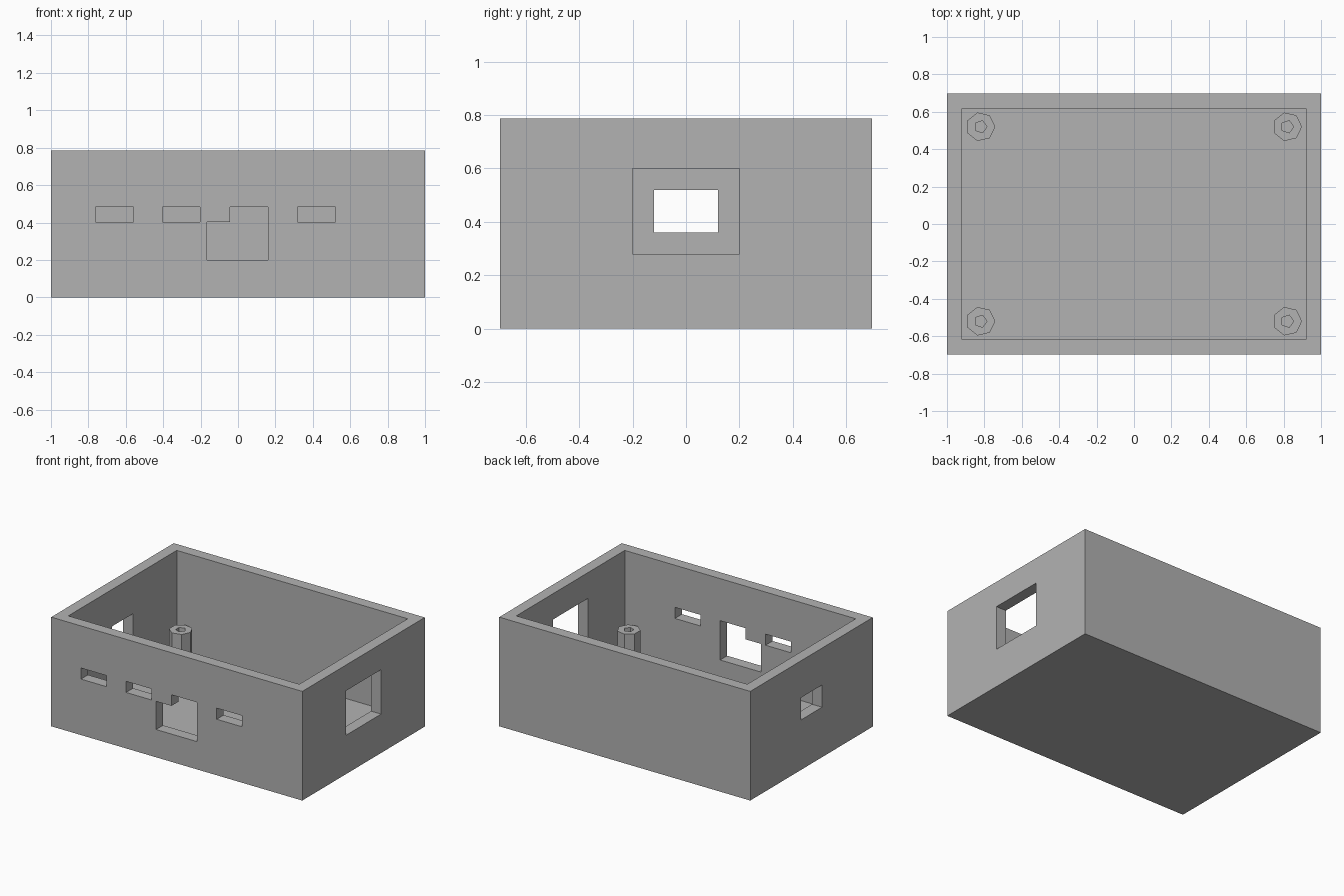
import bpy, bmesh, math
from mathutils import Matrix

cube = bpy.data.objects.get("Cube")
if cube:
    bpy.data.objects.remove(cube, do_unlink=True)

X, Y, H, T = 1.0, 0.697, 0.786, 0.08   # half length, half width, height, wall
POST_TOP = 0.28

grey = bpy.data.materials.new("plain grey")
grey.use_nodes = True
colour = (0.448, 0.448, 0.448, 1)
grey.diffuse_color = colour
grey.node_tree.nodes["Principled BSDF"].inputs["Base Color"].default_value = colour


def finish(name, bm):
    bmesh.ops.recalc_face_normals(bm, faces=bm.faces[:])
    mesh = bpy.data.meshes.new(name)
    bm.to_mesh(mesh)
    bm.free()
    mesh.materials.append(grey)
    obj = bpy.data.objects.new(name, mesh)
    bpy.context.collection.objects.link(obj)
    return obj


def box(name, x0, x1, y0, y1, z0, z1):
    bm = bmesh.new()
    size = Matrix.Diagonal((x1 - x0, y1 - y0, z1 - z0, 1))
    centre = Matrix.Translation(((x0 + x1) / 2, (y0 + y1) / 2, (z0 + z1) / 2))
    bmesh.ops.create_cube(bm, size=1, matrix=centre @ size)
    return finish(name, bm)


def prism(name, sides, radius, x, y, z0, z1):
    # upright prism with one corner pointing to +x
    bm = bmesh.new()
    place = Matrix.Translation((x, y, (z0 + z1) / 2)) @ Matrix.Rotation(-math.pi / 2, 4, "Z")
    bmesh.ops.create_cone(bm, cap_ends=True, segments=sides, radius1=radius,
                          radius2=radius, depth=z1 - z0, matrix=place)
    return finish(name, bm)


def cut(obj, cutter):
    # bake the cut into the mesh, then discard the cutter
    cutter.hide_render = True
    mod = obj.modifiers.new("cut", "BOOLEAN")
    mod.operation = "DIFFERENCE"
    mod.solver = "EXACT"
    mod.object = cutter
    graph = bpy.context.evaluated_depsgraph_get()
    graph.update()
    mesh = bpy.data.meshes.new_from_object(obj.evaluated_get(graph))
    obj.modifiers.clear()
    obj.data = mesh
    bpy.data.objects.remove(cutter, do_unlink=True)


# open-topped case
case = box("case", -X, X, -Y, Y, 0, H)
cut(case, box("cavity", -X + T, X - T, -Y + T, Y - T, T, H + 0.1))

# front openings: three slots and a stepped port (x0, x1, z0, z1)
for x0, x1, z0, z1 in [(-0.763, -0.56, 0.403, 0.483), (-0.404, -0.202, 0.403, 0.483),
                       (0.318, 0.52, 0.403, 0.483), (-0.165, 0.16, 0.2, 0.403),
                       (-0.042, 0.16, 0.3, 0.483)]:
    cut(case, box("front_cutter", x0, x1, -Y - 0.05, -Y + T + 0.05, z0, z1))

# side windows: large on the left wall, small on the right wall
cut(case, box("left_cutter", X - T - 0.05, X + 0.05, -0.2, 0.2, 0.28, 0.6))
cut(case, box("right_cutter", -X - 0.05, -X + T + 0.05, -0.12, 0.12, 0.36, 0.52))

# hollow screw posts in the corners
for x, side in ((-0.82, "right"), (0.82, "left")):
    for y, end in ((-0.52, "front"), (0.52, "back")):
        post = prism(f"{end}_{side}_post", 7, 0.078, x, y, T, POST_TOP)
        cut(post, prism("screw_hole", 5, 0.034, x, y, T - 0.02, POST_TOP + 0.02))
